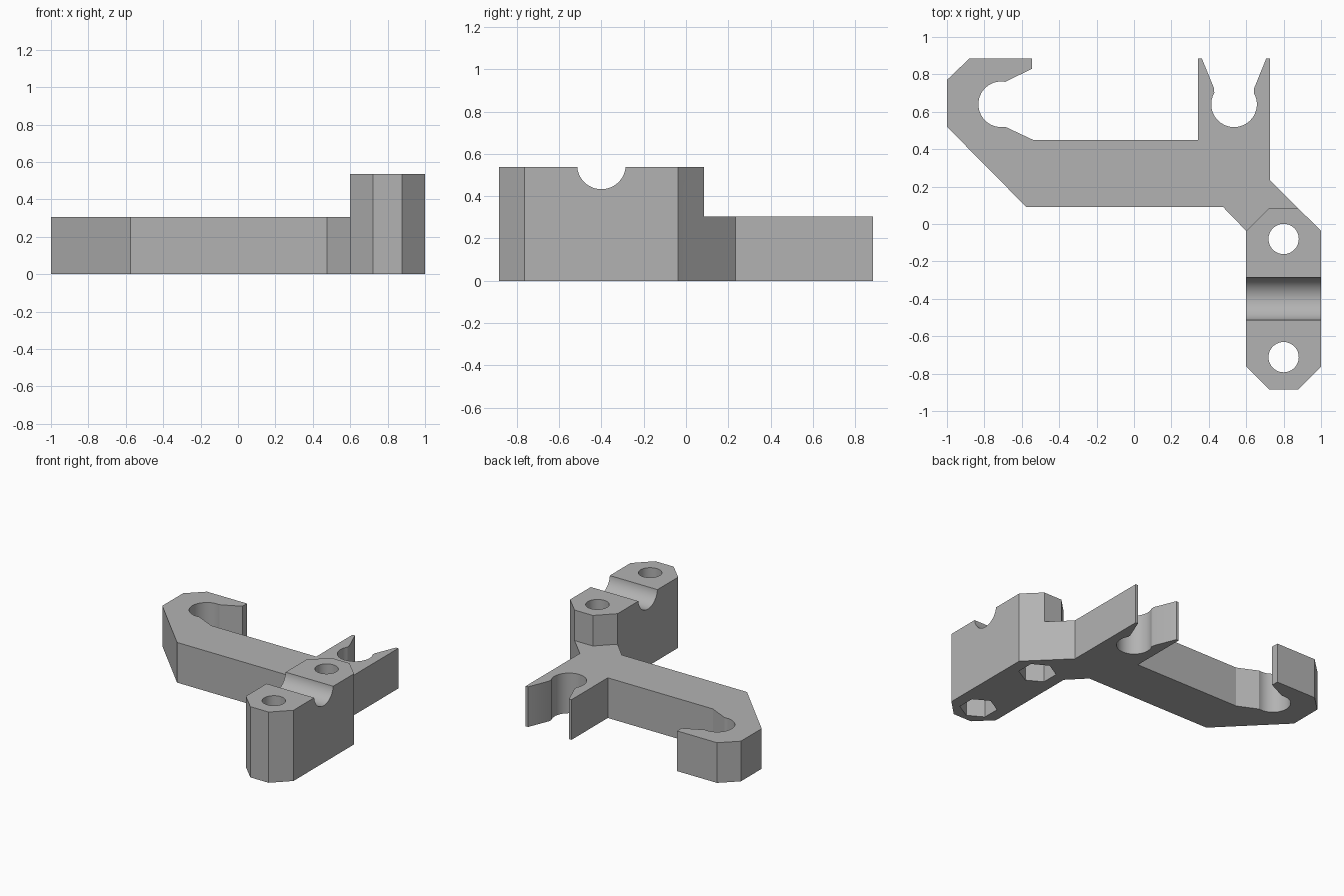
import bpy
import bmesh
from math import cos, sin, pi, radians
from mathutils import Matrix

cube = bpy.data.objects.get("Cube")
if cube:
    bpy.data.objects.remove(cube, do_unlink=True)

ARM_H, BLOCK_H = 0.305, 0.537
BLOCK_X = 0.8

grey = bpy.data.materials.new("plain_grey")
grey.use_nodes = True
GREY = (0.45, 0.45, 0.45, 1)
grey.diffuse_color = GREY
grey.node_tree.nodes["Principled BSDF"].inputs["Base Color"].default_value = GREY


def arc(cx, cy, r, start, end, steps=28):
    angles = [radians(start + (end - start) * i / steps) for i in range(steps + 1)]
    return [(cx + r * cos(a), cy + r * sin(a)) for a in angles]


def prism(name, outline, z0, z1, matrix=None):
    """Extrude a flat outline from z0 to z1."""
    bm = bmesh.new()
    face = bm.faces.new([bm.verts.new((x, y, z0)) for x, y in outline])
    out = bmesh.ops.extrude_face_region(bm, geom=[face])
    top = [v for v in out["geom"] if isinstance(v, bmesh.types.BMVert)]
    bmesh.ops.translate(bm, verts=top, vec=(0, 0, z1 - z0))
    bmesh.ops.recalc_face_normals(bm, faces=bm.faces)
    if matrix:
        bm.transform(matrix)
    mesh = bpy.data.meshes.new(name)
    bm.to_mesh(mesh)
    bm.free()
    mesh.materials.append(grey)
    obj = bpy.data.objects.new(name, mesh)
    bpy.context.collection.objects.link(obj)
    return obj


def combine(target, other, operation):
    """Apply a boolean and remove the second object."""
    mod = target.modifiers.new(operation.title(), "BOOLEAN")
    mod.operation = operation
    mod.solver = "EXACT"
    mod.object = other
    bpy.context.view_layer.objects.active = target
    bpy.ops.object.modifier_apply(modifier=mod.name)
    bpy.data.objects.remove(other, do_unlink=True)


# Arm plate: side-opening hook, straight bar and back-opening snap fork
outline = [(-1, 0.52), (-1, 0.77), (-0.88, 0.885), (-0.545, 0.885), (-0.545, 0.83)]
outline += arc(-0.71, 0.64, 0.122, 80, 280)
outline += [(-0.54, 0.45), (0.342, 0.45), (0.342, 0.885), (0.363, 0.885), (0.428, 0.725)]
outline += arc(0.535, 0.64, 0.122, 150, 390)
outline += [(0.642, 0.725), (0.707, 0.885), (0.727, 0.885), (0.727, 0.235)]
outline += [(0.877, 0.085), (0.723, 0.085), (0.6, -0.037), (0.477, 0.09), (-0.575, 0.09)]
bracket = prism("bracket", outline, 0, ARM_H)

# Clamp block with chamfered corners
block = prism("clamp_block", [
    (0.6, -0.037), (0.6, -0.763), (0.723, -0.885), (0.877, -0.885),
    (1, -0.763), (1, -0.037), (0.877, 0.085), (0.723, 0.085)], 0, BLOCK_H)

# Rod groove across the block top
turn = Matrix.Translation((BLOCK_X, -0.4, 0.548)) @ Matrix.Rotation(pi / 2, 4, "Y")
combine(block, prism("groove_cutter", arc(0, 0, 0.115, 0, 352.5, 47), -0.3, 0.3, turn),
        "DIFFERENCE")

# Bolt holes with hexagonal nut pockets underneath
for y in (-0.08, -0.712):
    combine(block, prism("hole_cutter", arc(BLOCK_X, y, 0.081, 0, 350, 35), -0.1, 0.7),
            "DIFFERENCE")
    combine(block, prism("nut_cutter", arc(BLOCK_X, y, 0.13, 30, 330, 5), -0.1, 0.14),
            "DIFFERENCE")

combine(bracket, block, "UNION")

# Smooth the curved walls, keep the edges crisp
bpy.ops.object.select_all(action="DESELECT")
bracket.select_set(True)
bpy.context.view_layer.objects.active = bracket
bpy.ops.object.shade_smooth_by_angle(angle=radians(25))
